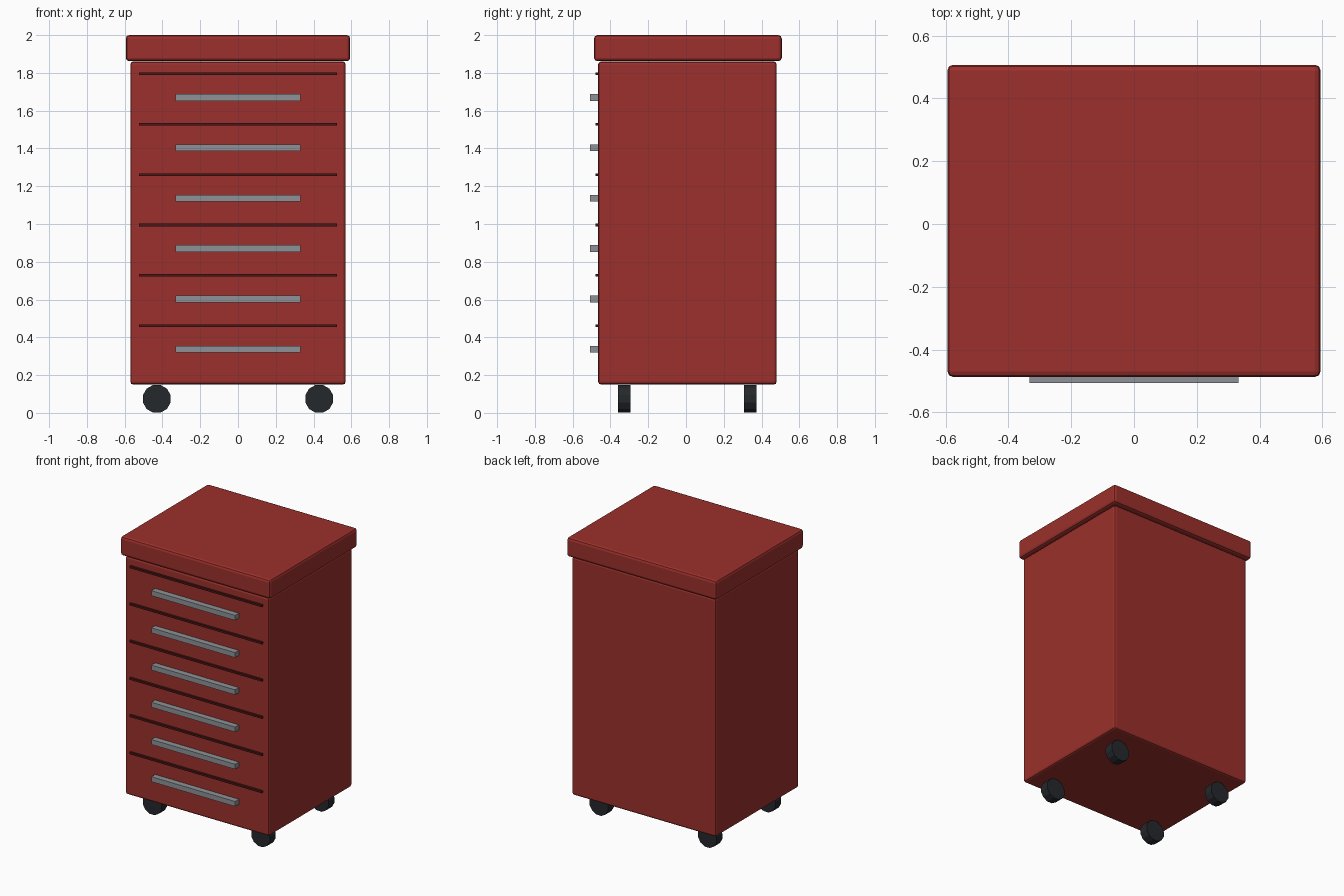
import bpy
import math

if "Cube" in bpy.data.objects:
    bpy.data.objects.remove(bpy.data.objects["Cube"])


def material(name, rgb):
    m = bpy.data.materials.new(name)
    m.diffuse_color = (*rgb, 1)
    m.use_nodes = True
    m.node_tree.nodes["Principled BSDF"].inputs["Base Color"].default_value = m.diffuse_color
    return m


RED = material("red_paint", (0.33, 0.03, 0.025))
DARK_RED = material("dark_gap", (0.07, 0.008, 0.008))
STEEL = material("steel", (0.27, 0.29, 0.31))
RUBBER = material("rubber", (0.018, 0.021, 0.025))


def box(name, lo, hi, mat, bevel=0):
    size = [b - a for a, b in zip(lo, hi)]
    centre = [(a + b) / 2 for a, b in zip(lo, hi)]
    bpy.ops.mesh.primitive_cube_add(size=1, location=centre)
    ob = bpy.context.object
    ob.name = name
    ob.scale = size
    bpy.ops.object.transform_apply(location=False, rotation=False, scale=True)
    ob.data.materials.append(mat)
    if bevel:
        mod = ob.modifiers.new("bevel", 'BEVEL')
        mod.width = bevel
        mod.segments = 2
    return ob


# Cabinet body and overhanging lid
box("cabinet_body", (-0.57, -0.465, 0.15), (0.57, 0.48, 1.86), RED, 0.015)
box("cabinet_lid", (-0.594, -0.487, 1.862), (0.594, 0.507, 2.0), RED, 0.018)

# Drawer gaps and bar handles, from the top drawer down
for i in range(6):
    z = 1.795 - i * 0.2667
    box(f"drawer_gap_{i + 1}", (-0.525, -0.48, z - 0.007),
        (0.525, -0.455, z + 0.007), DARK_RED)
    zh = z - 0.125
    box(f"drawer_handle_{i + 1}", (-0.332, -0.507, zh - 0.018),
        (0.332, -0.455, zh + 0.018), STEEL)

# Four low-poly wheels with axles running front to back
for side, x in (("left", -0.43), ("right", 0.43)):
    for end, y in (("front", -0.326), ("back", 0.34)):
        bpy.ops.mesh.primitive_cylinder_add(
            vertices=12, radius=0.076, depth=0.066, location=(x, y, 0.0745))
        wheel = bpy.context.object
        wheel.name = f"wheel_{end}_{side}"
        wheel.rotation_euler = (math.pi / 2, math.radians(15), 0)
        wheel.rotation_mode = 'XYZ'
        bpy.ops.object.transform_apply(location=False, rotation=True, scale=False)
        wheel.data.materials.append(RUBBER)
